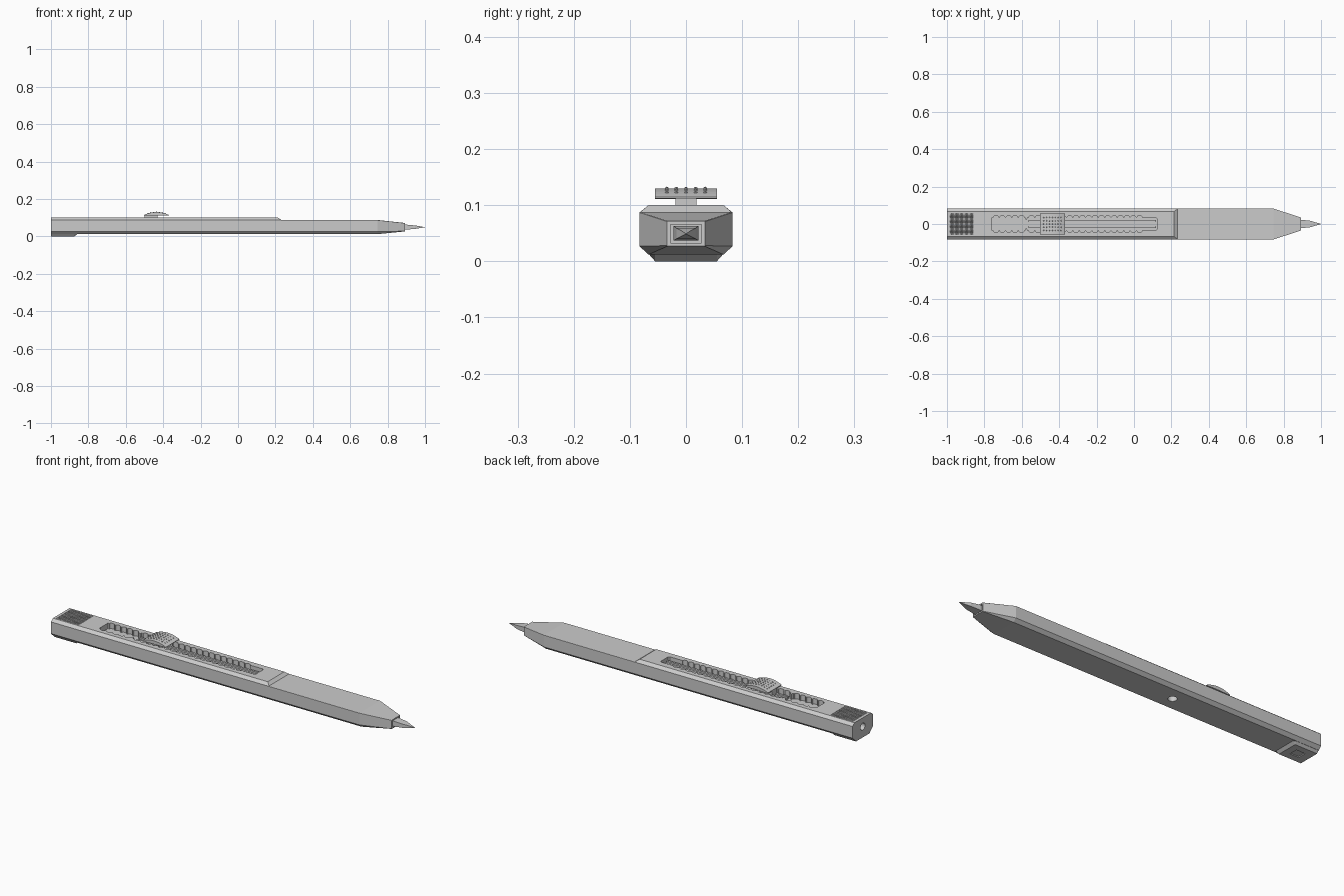
import bpy, bmesh, math
from mathutils import Matrix, Vector

if "Cube" in bpy.data.objects:
    bpy.data.objects.remove(bpy.data.objects["Cube"])


def finish(bm, name):
    bmesh.ops.recalc_face_normals(bm, faces=bm.faces)
    me = bpy.data.meshes.new(name)
    bm.to_mesh(me)
    bm.free()
    ob = bpy.data.objects.new(name, me)
    bpy.context.collection.objects.link(ob)
    return ob


def loft(name, rings):
    bm = bmesh.new()
    vs = [[bm.verts.new(p) for p in r] for r in rings]
    n = len(vs[0])
    for a, b in zip(vs, vs[1:]):
        for i in range(n):
            bm.faces.new((a[i], a[(i + 1) % n], b[(i + 1) % n], b[i]))
    bm.faces.new(vs[0])
    bm.faces.new(vs[-1])
    return finish(bm, name)


def box(name, x0, x1, y0, y1, z0, z1):
    ring = lambda x: [(x, y0, z0), (x, y1, z0), (x, y1, z1), (x, y0, z1)]
    return loft(name, [ring(x0), ring(x1)])


def prism_z(name, pts, z0, z1):
    return loft(name, [[(x, y, z) for x, y in pts] for z in (z0, z1)])


def cylinder(name, centre, r, depth, rot):
    bm = bmesh.new()
    bmesh.ops.create_cone(bm, cap_ends=True, segments=24, radius1=r, radius2=r,
                          depth=depth, matrix=Matrix.Translation(centre) @ rot)
    return finish(bm, name)


def cut(ob, cutter):
    m = ob.modifiers.new("cut", 'BOOLEAN')
    m.operation, m.solver, m.object = 'DIFFERENCE', 'EXACT', cutter
    bpy.context.view_layer.objects.active = ob
    bpy.ops.object.modifier_apply(modifier=m.name)
    bpy.data.objects.remove(cutter)


def section(x, side, top, bot, zt, zst, zsb, zb):
    half = [(bot, zb), (side, zsb), (side, zst), (top, zt)]
    return [(x, y, z) for y, z in half] + [(x, -y, z) for y, z in half[::-1]]


# Eight-sided barrel with a stepped top and tapered nose
rear = (.083, .067, .067, .1, .087, .027, .012)
front = (.083, .081, .067, .088, .087, .027, .012)
body = loft("barrel", [
    section(-1, *rear), section(.215, *rear), section(.232, *front),
    section(.745, *front), section(.893, .034, .033, .033, .072, .071, .028, .027)])

# Scalloped slider slot
upper = [(-.76, .035)]
pitch, r = .034, .010
for start, count in ((-.755, 5), (-.565, 18)):
    for k in range(count):
        cx = start + pitch * (k + .5)
        upper += [(cx - r * 1.4 * math.cos(math.pi * j / 6),
                   .035 + r * math.sin(math.pi * j / 6)) for j in range(7)]
    if count == 5:
        upper += [(-.583, .035), (-.58, .025), (-.572, .025), (-.569, .035)]
upper += [(.115, .035), (.122, .028)]
cut(body, prism_z("slot_cutter", upper + [(x, -y) for x, y in upper[::-1]], .072, .13))

# Nose opening, rear hole, underside hole and grip recess
cut(body, box("nose_cutter", .8, .95, -.028, .028, .033, .066))
cut(body, cylinder("rear_cutter", (-1, 0, .055), .018, .12,
                   Matrix.Rotation(math.pi / 2, 4, 'Y')))
cut(body, cylinder("under_cutter", (-.22, 0, .012), .021, .05, Matrix()))
cut(body, box("grip_cutter", -.985, -.86, -.058, .058, .096, .12))

# Grip pad: grid of small pyramids
bm = bmesh.new()
nx, ny = 14, 13
dx, dy = .125 / nx, .116 / ny
for i in range(nx):
    for j in range(ny):
        bmesh.ops.create_cone(
            bm, cap_ends=True, segments=4, radius1=dx * .68, radius2=dx * .3, depth=.005,
            matrix=Matrix.Translation((-.985 + dx * (i + .5), -.058 + dy * (j + .5), .0975))
            @ Matrix.Rotation(math.pi / 4, 4, 'Z'))
finish(bm, "grip_pad")

# Rear foot under the barrel
ring = lambda x, z: [(x, -.0665, .013), (x, .0665, .013), (x, .055, z), (x, -.055, z)]
foot = loft("rear_foot", [ring(-1, 0), ring(-.875, 0), ring(-.86, .012)])
cut(foot, box("foot_cutter", -.96, -.91, -.022, .022, -.01, .005))

# Blade carrier rails inside the slot
for s, side in ((1, "left"), (-1, "right")):
    box("carrier_rail_" + side, -.565, .118, *sorted((s * .011, s * .022)), .07, .087)
box("carrier_plate", -.565, .118, -.011, .011, .07, .079)

# Slider stem and arched thumb cap
box("slider_stem", -.5, -.43, -.019, .019, .075, .116)
x0, x1, xm = -.502, -.37, -.436


def arch(x):
    return .130 - .015 * ((x - xm) / .066) ** 2


prof = [(x0 + (x1 - x0) * i / 12) for i in range(13)]
outline = [(x, arch(x)) for x in prof] + [(x1, .112), (-.425, .113), (x0, .111)]
loft("thumb_cap", [[(x, y, z) for x, z in outline] for y in (-.055, .055)])

# Grip dots on the cap
bm = bmesh.new()
for i in range(7):
    for j in range(5):
        x, y = xm + (i - 3) * .0155, (j - 2) * .017
        bmesh.ops.create_icosphere(bm, subdivisions=1, radius=.0036,
                                   matrix=Matrix.Translation((x, y, arch(x) - .0005)))
finish(bm, "cap_dots")


# Pointed blade emerging from the nose
def tip(x, w, z0, z1):
    return [(x, -w, z0), (x, w, z0), (x, w, z1), (x, -w, z1)]


loft("blade", [tip(.79, .022, .037, .063), tip(.9, .022, .037, .063),
               tip(.945, .017, .040, .059), tip(.97, .009, .044, .055),
               tip(1.0, .0008, .0485, .0495)])
